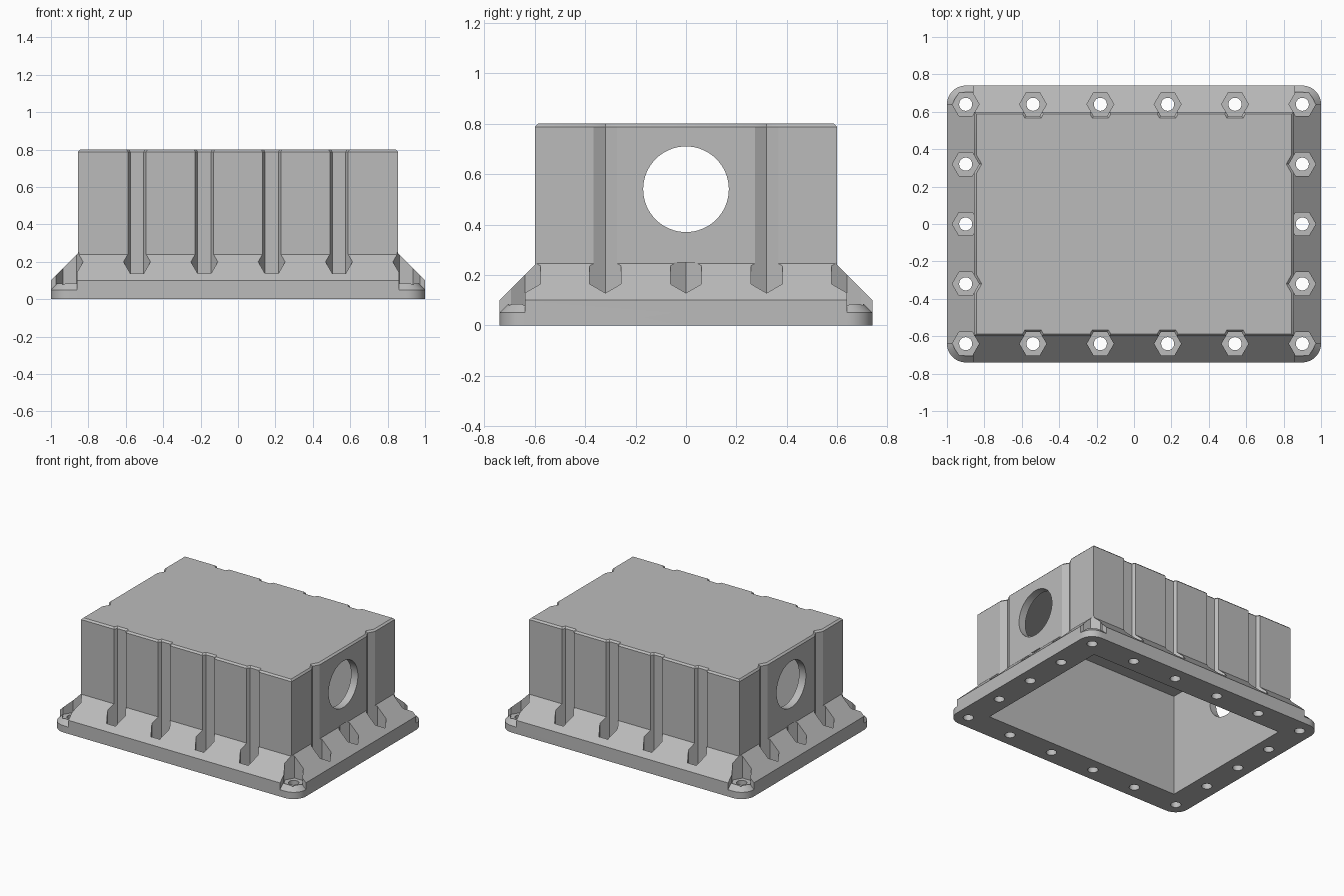
import bpy, bmesh, math
from mathutils import Matrix, Vector

if "Cube" in bpy.data.objects:
    bpy.data.objects.remove(bpy.data.objects["Cube"], do_unlink=True)

WALL_X, WALL_Y, TOP = 0.855, 0.6, 0.8
BOLT_X, BOLT_Y = 0.9, 0.64

grey = bpy.data.materials.new("cast_grey")
grey.use_nodes = True
grey.diffuse_color = (0.5, 0.5, 0.5, 1)
grey.node_tree.nodes["Principled BSDF"].inputs["Base Color"].default_value = (0.5, 0.5, 0.5, 1)


def finish(name, bm):
    bmesh.ops.recalc_face_normals(bm, faces=bm.faces[:])
    mesh = bpy.data.meshes.new(name)
    bm.to_mesh(mesh)
    bm.free()
    mesh.materials.append(grey)
    ob = bpy.data.objects.new(name, mesh)
    bpy.context.collection.objects.link(ob)
    return ob


def loft(bm, loops):
    """Skin a stack of equal-length loops and cap both ends."""
    rings = [[bm.verts.new(p) for p in loop] for loop in loops]
    n = len(rings[0])
    for a, b in zip(rings, rings[1:]):
        for i in range(n):
            j = (i + 1) % n
            bm.faces.new((a[i], a[j], b[j], b[i]))
    bm.faces.new(rings[0][::-1])
    bm.faces.new(rings[-1])


def rect(hx, hy, z, cx=0, cy=0):
    return [(cx + sx * hx, cy + sy * hy, z) for sx, sy in ((-1, -1), (1, -1), (1, 1), (-1, 1))]


def round_rect(hx, hy, r, z, steps=10):
    pts = []
    for k, (sx, sy) in enumerate(((1, 1), (-1, 1), (-1, -1), (1, -1))):
        for i in range(steps + 1):
            a = math.pi / 2 * (k + i / steps)
            pts.append((sx * (hx - r) + r * math.cos(a), sy * (hy - r) + r * math.sin(a), z))
    return pts


def ring(cx, cy, r, n, z):
    return [(cx + r * math.cos(math.tau * i / n), cy + r * math.sin(math.tau * i / n), z)
            for i in range(n)]


def combine(target, other, operation):
    mod = target.modifiers.new("join", "BOOLEAN")
    mod.operation, mod.solver, mod.object = operation, "EXACT", other
    bpy.ops.object.select_all(action="DESELECT")
    bpy.context.view_layer.objects.active = target
    target.select_set(True)
    bpy.ops.object.modifier_apply(modifier=mod.name)
    bpy.data.objects.remove(other, do_unlink=True)


# Sloping skirt around the foot, with its four corners cut away
bm = bmesh.new()
loft(bm, [rect(1, 0.74, 0), rect(1, 0.74, 0.1), rect(0.83, 0.57, 0.27)])
housing = finish("housing", bm)
bm = bmesh.new()
for sx in (-1, 1):
    for sy in (-1, 1):
        loft(bm, [rect(0.12, 0.12, z, sx * 0.98, sy * 0.76) for z in (-0.1, 0.4)])
combine(housing, finish("corner_cutter", bm), "DIFFERENCE")

# Rounded flange plate with chamfered corner pads
bm = bmesh.new()
loft(bm, [round_rect(1, 0.74, 0.1, 0), round_rect(1, 0.74, 0.1, 0.05),
          round_rect(0.965, 0.705, 0.065, 0.085)])
combine(housing, finish("flange", bm), "UNION")

# Tall box
bm = bmesh.new()
loft(bm, [rect(WALL_X, WALL_Y, z) for z in (0.03, TOP)])
combine(housing, finish("box", bm), "UNION")

# Bolt positions: tall clearances groove the walls, short ones stop at the skirt
tall = [(x, s * BOLT_Y) for x in (-0.54, -0.18, 0.18, 0.54) for s in (-1, 1)]
tall += [(s * BOLT_X, y) for y in (-0.32, 0.32) for s in (-1, 1)]
short = [(s * BOLT_X, y) for y in (-BOLT_Y, 0, BOLT_Y) for s in (-1, 1)]

# Hexagonal bolt clearances
bm = bmesh.new()
for points, height in ((tall, 1), (short, 0.25)):
    for x, y in points:
        loft(bm, [ring(x, y, 0.072, 6, z) for z in (0.075, height)])
combine(housing, finish("hex_cutter", bm), "DIFFERENCE")

# Bolt holes
bm = bmesh.new()
for x, y in tall + short:
    loft(bm, [ring(x, y, 0.035, 24, z) for z in (-0.1, 0.2)])
combine(housing, finish("hole_cutter", bm), "DIFFERENCE")

# Open cavity below
bm = bmesh.new()
loft(bm, [rect(0.8, 0.54, z) for z in (-0.1, 0.75)])
combine(housing, finish("cavity_cutter", bm), "DIFFERENCE")

# Round port through both end walls
bm = bmesh.new()
bmesh.ops.create_cone(bm, cap_ends=True, segments=64, radius1=0.17, radius2=0.17, depth=3,
                      matrix=Matrix.Translation((0, 0, 0.54)) @ Matrix.Rotation(math.pi / 2, 4, "Y"))
combine(housing, finish("port_cutter", bm), "DIFFERENCE")

# Small chamfer round the lid, following the grooves
bm = bmesh.new()
bm.from_mesh(housing.data)
bmesh.ops.remove_doubles(bm, verts=bm.verts[:], dist=0.0002)
rim = [e for e in bm.edges if all(abs(v.co.z - TOP) < 0.001 for v in e.verts)
       and any(abs(f.normal.z) < 0.5 for f in e.link_faces)]
bmesh.ops.bevel(bm, geom=rim, offset=0.012, segments=1, affect="EDGES")
bm.to_mesh(housing.data)
bm.free()
housing.data.materials.clear()
housing.data.materials.append(grey)
for poly in housing.data.polygons:
    poly.material_index = 0

bpy.ops.object.select_all(action="DESELECT")
bpy.context.view_layer.objects.active = housing
housing.select_set(True)
bpy.ops.object.shade_smooth_by_angle(angle=math.radians(25))
